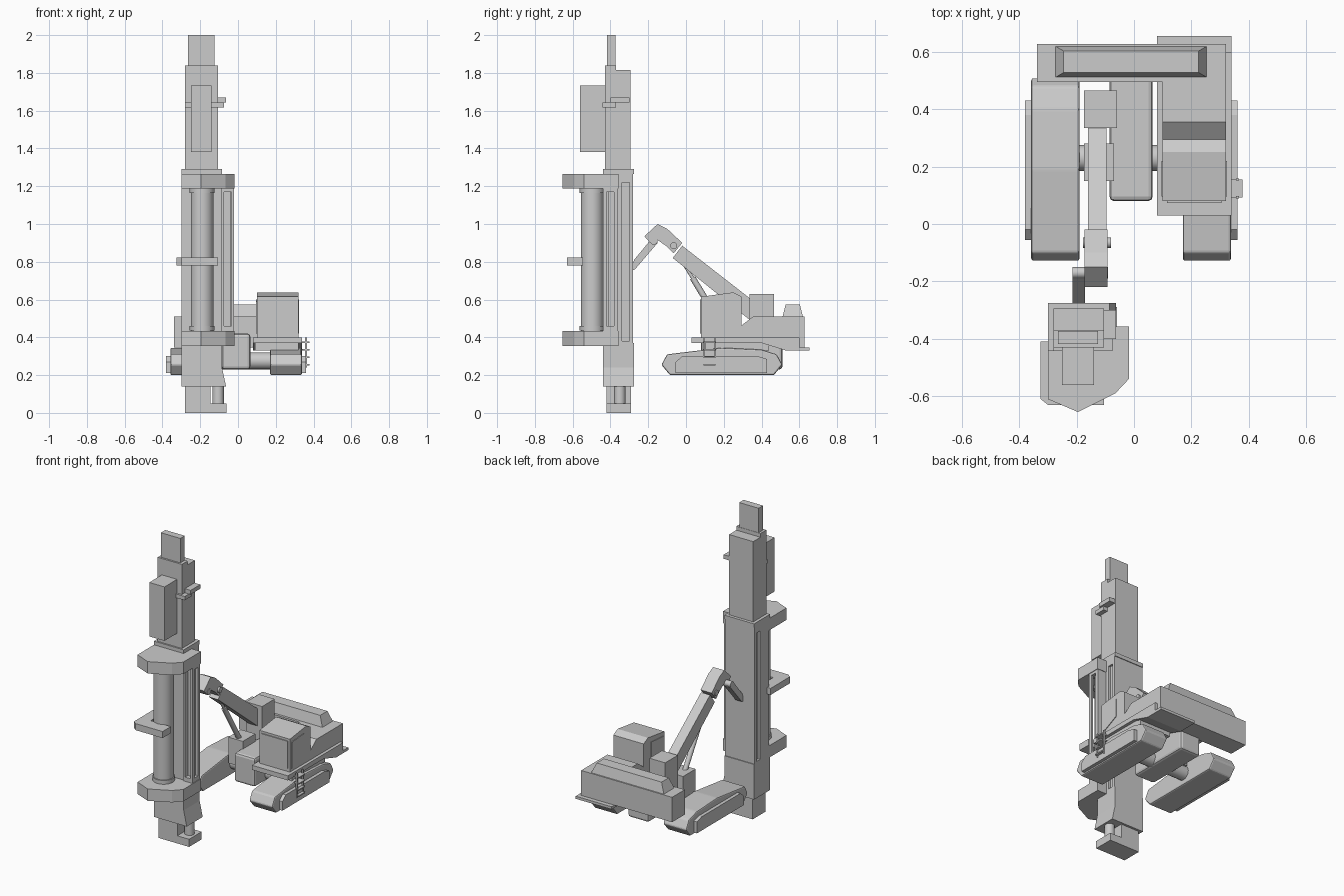
import bpy, bmesh, math
from mathutils import Vector

cube = bpy.data.objects.get("Cube")
if cube:
    bpy.data.objects.remove(cube, do_unlink=True)

GREY = (0.6, 0.6, 0.6, 1)
grey = bpy.data.materials.new("plain grey")
grey.use_nodes = True
grey.diffuse_color = GREY
grey.node_tree.nodes["Principled BSDF"].inputs["Base Color"].default_value = GREY


def finish(name, bm, bevel=0):
    bmesh.ops.recalc_face_normals(bm, faces=bm.faces)
    if bevel:
        bmesh.ops.bevel(bm, geom=bm.edges[:], offset=bevel, segments=2,
                        profile=0.5, affect='EDGES')
    mesh = bpy.data.meshes.new(name)
    bm.to_mesh(mesh)
    bm.free()
    mesh.materials.append(grey)
    ob = bpy.data.objects.new(name, mesh)
    bpy.context.collection.objects.link(ob)
    return ob


def prism(name, axis, points, lo, hi, bevel=0):
    """Extrude a flat outline along x (points are y,z) or z (points are x,y)."""
    bm = bmesh.new()
    place = {"x": lambda p, d: (d, *p), "y": lambda p, d: (p[0], d, p[1]),
             "z": lambda p, d: (*p, d)}[axis]
    a = [bm.verts.new(place(p, lo)) for p in points]
    b = [bm.verts.new(place(p, hi)) for p in points]
    bm.faces.new(a)
    bm.faces.new(b[::-1])
    n = len(points)
    for i in range(n):
        bm.faces.new((a[i], b[i], b[(i + 1) % n], a[(i + 1) % n]))
    return finish(name, bm, bevel)


def box(name, x, y, z, bevel=0):
    return prism(name, "z", [(x[0], y[0]), (x[1], y[0]), (x[1], y[1]), (x[0], y[1])],
                 *z, bevel)


def rod(name, start, end, radius, sides=24):
    start, end = Vector(start), Vector(end)
    bm = bmesh.new()
    bmesh.ops.create_cone(bm, cap_ends=True, segments=sides, radius1=radius,
                          radius2=radius, depth=(end - start).length)
    turn = (end - start).to_track_quat('Z', 'Y').to_matrix().to_4x4()
    turn.translation = (start + end) / 2
    bm.transform(turn)
    ob = finish(name, bm)
    bpy.ops.object.select_all(action='DESELECT')
    ob.select_set(True)
    bpy.context.view_layer.objects.active = ob
    bpy.ops.object.shade_smooth_by_angle(angle=math.radians(35))
    return ob


def cut_slot(target, x, y, z):
    cutter = box("slot_cutter", x, y, z)
    cutter.hide_render = True
    mod = target.modifiers.new("slot", 'BOOLEAN')
    mod.operation, mod.solver, mod.object = 'DIFFERENCE', 'EXACT', cutter
    bpy.context.view_layer.objects.active = target
    bpy.ops.object.modifier_apply(modifier=mod.name)
    bpy.data.objects.remove(cutter, do_unlink=True)


# Crawler tracks with side frames
TRACK = [(-0.085, 0.2), (0.465, 0.2), (0.51, 0.255), (0.48, 0.31), (0.4, 0.335),
         (0.19, 0.345), (-0.1, 0.31), (-0.13, 0.255)]
for side, name in ((1, "left"), (-1, "right")):
    def span(a, b):
        return sorted((-0.01 + side * a, -0.01 + side * b))
    prism(name + "_track", "x", TRACK, *span(0.18, 0.348), bevel=0.008)
    prism(name + "_track_frame", "x", [(-0.055, 0.21), (0.43, 0.21), (0.43, 0.285),
          (0.38, 0.3), (-0.02, 0.3), (-0.055, 0.27)], *span(0.34, 0.37))

# Undercarriage
box("centre_block", (-0.085, 0.065), (0.08, 0.51), (0.23, 0.42), 0.015)
rod("axle", (-0.2, 0.23, 0.275), (0.18, 0.23, 0.275), 0.045, 16)

# Platform, engine house and counterweight
prism("platform", "x", [(0.03, 0.37), (0.4, 0.37), (0.53, 0.33), (0.655, 0.33),
      (0.655, 0.347), (0.6, 0.347), (0.6, 0.4), (0.03, 0.4)], 0.08, 0.34)
box("turntable", (0.09, 0.32), (0.1, 0.44), (0.33, 0.38))
prism("engine_house", "x", [(0.25, 0.39), (0.56, 0.39), (0.56, 0.51), (0.355, 0.51),
      (0.29, 0.46)], 0.1, 0.32)
box("counterweight", (-0.338, 0.32), (0.495, 0.627), (0.347, 0.51))

hood = bmesh.new()
bmesh.ops.create_cube(hood, size=1)
for v in hood.verts:
    upper = v.co.z > 0
    v.co = (-0.01 + v.co.x * (0.47 if upper else 0.53),
            0.565 + v.co.y * (0.075 if upper else 0.11), 0.575 if upper else 0.505)
finish("engine_hood", hood)

# Cab with thin window panels
prism("cab", "x", [(0.08, 0.39), (0.25, 0.39), (0.295, 0.45), (0.295, 0.615),
      (0.25, 0.638), (0.08, 0.615)], 0.1, 0.32)
box("cab_front_window", (0.115, 0.305), (0.074, 0.082), (0.42, 0.6))
for x in (0.099, 0.32):
    prism("cab_side_window", "x", [(0.095, 0.42), (0.22, 0.48), (0.22, 0.6), (0.095, 0.59)],
          x - 0.003, x + 0.004)

# Boarding ladder
for y in (0.093, 0.155):
    box("ladder_rail", (0.355, 0.365), (y - 0.004, y + 0.004), (0.24, 0.4))
for i in range(4):
    z = 0.25 + i * 0.04
    box("ladder_rung", (0.34, 0.378), (0.093, 0.155), (z, z + 0.008))

# Boom, elbow and mast link
box("boom_mount", (-0.175, -0.06), (0.335, 0.465), (0.4, 0.63))
prism("boom", "x", [(-0.07, 0.82), (-0.02, 0.885), (0.34, 0.605), (0.34, 0.49)],
      -0.16, -0.095)
prism("boom_elbow", "x", [(-0.22, 0.935), (-0.15, 1.0), (-0.1, 0.975), (-0.02, 0.9),
      (-0.065, 0.845), (-0.1, 0.88), (-0.15, 0.915), (-0.19, 0.9)], -0.172, -0.092)
prism("mast_link", "x", [(-0.295, 0.75), (-0.275, 0.81), (-0.18, 0.925), (-0.15, 0.9),
      (-0.27, 0.76)], -0.215, -0.17)
rod("link_pin", (-0.215, -0.17, 0.91), (-0.09, -0.17, 0.91), 0.02, 16)
rod("boom_pin", (-0.178, -0.065, 0.885), (-0.08, -0.065, 0.885), 0.018, 16)
rod("boom_cylinder_rod", (-0.125, -0.03, 0.82), (-0.125, 0.05, 0.69), 0.009, 12)
rod("boom_cylinder", (-0.125, 0.035, 0.715), (-0.125, 0.19, 0.46), 0.016, 16)
box("cylinder_mount", (-0.175, -0.07), (0.15, 0.28), (0.3, 0.47))

# Mast column with slots down its sides
mast = box("mast", (-0.3, -0.085), (-0.43, -0.28), (0.36, 1.27))
cut_slot(mast, (-0.1, 0), (-0.338, -0.3), (0.38, 1.22))
cut_slot(mast, (-0.4, -0.285), (-0.338, -0.3), (0.38, 1.22))
box("mast_cap", (-0.3, -0.085), (-0.44, -0.275), (1.265, 1.29))
prism("mast_base", "y", [(-0.3, 0.14), (-0.063, 0.14), (-0.085, 0.24), (-0.085, 0.37),
      (-0.3, 0.37)], -0.44, -0.275)

# Side guide rail
guide = box("guide_rail", (-0.09, -0.022), (-0.44, -0.36), (0.36, 1.265))
cut_slot(guide, (-0.04, 0), (-0.42, -0.38), (0.46, 1.17))
cut_slot(guide, (-0.075, -0.035), (-0.5, -0.41), (0.46, 1.17))

# Foot
box("foot_column", (-0.28, -0.145), (-0.42, -0.29), (0, 0.15))
box("foot_plate", (-0.28, -0.06), (-0.42, -0.29), (0, 0.05))
rod("foot_jack", (-0.105, -0.35, 0.04), (-0.105, -0.35, 0.15), 0.03)

# Upper mast and drive head
box("upper_mast", (-0.28, -0.105), (-0.43, -0.295), (1.28, 1.815))
box("upper_mast_front", (-0.28, -0.105), (-0.43, -0.37), (1.8, 1.84))
box("mast_tip", (-0.265, -0.125), (-0.418, -0.372), (1.83, 2.0))
box("drive_box", (-0.25, -0.14), (-0.56, -0.42), (1.38, 1.733))
box("bracket_lower", (-0.28, -0.075), (-0.443, -0.37), (1.618, 1.643))
box("bracket_upper", (-0.12, -0.063), (-0.4, -0.3), (1.643, 1.67))

# Casing held by clamps
rod("casing", (-0.19, -0.497, 0.42), (-0.19, -0.497, 1.2), 0.06, 32)
for z in (0.435, 1.165):
    rod("casing_collar", (-0.19, -0.497, z), (-0.19, -0.497, z + 0.025), 0.066, 32)
CLAMP = [(-0.3, -0.41), (-0.3, -0.61), (-0.195, -0.655), (-0.065, -0.59),
         (-0.018, -0.54), (-0.018, -0.357), (-0.1, -0.357)]
for name, z in (("lower_clamp", 0.355), ("upper_clamp", 1.188)):
    prism(name, "z", CLAMP, z, z + 0.078)
prism("middle_clamp", "z", [(-0.325, -0.41), (-0.325, -0.61), (-0.3, -0.63),
      (-0.105, -0.63), (-0.105, -0.545), (-0.25, -0.545), (-0.25, -0.41)], 0.78, 0.823)
